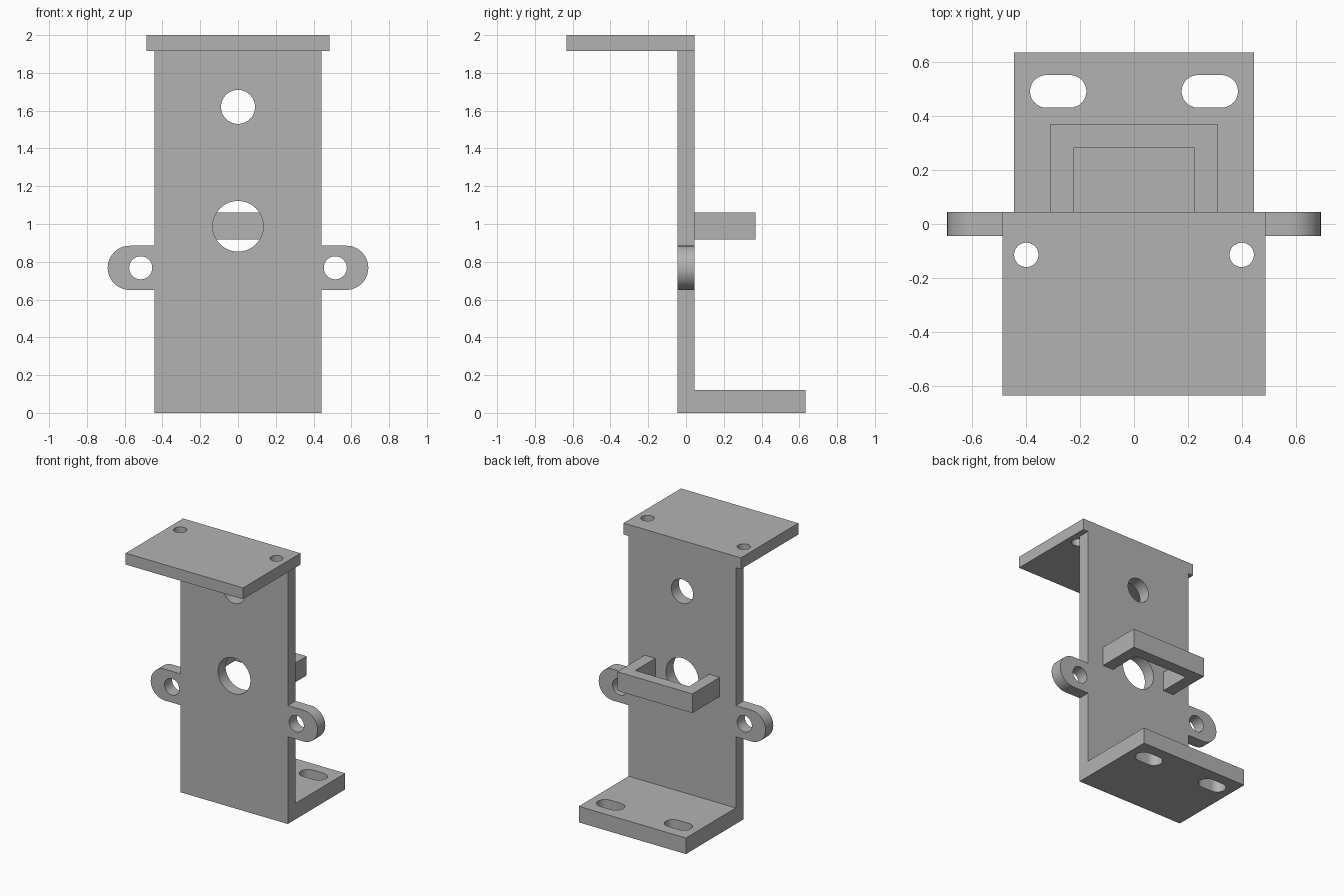
import bpy, bmesh, math
from mathutils import Matrix, Vector

cube = bpy.data.objects.get("Cube")
if cube:
    bpy.data.objects.remove(cube)

grey = bpy.data.materials.new("plain_grey")
grey.use_nodes = True
colour = (0.45, 0.45, 0.45, 1)
grey.diffuse_color = colour
grey.node_tree.nodes["Principled BSDF"].inputs["Base Color"].default_value = colour

T = 0.045       # half thickness of the upright
W = 0.443       # half width of the upright
DEPTH = 0.633   # reach of the foot and the top plate

# Matrices that carry a flat outline (u, v) and its extrusion axis into place
FLAT = Matrix.Identity(4)                                             # u=x, v=y, extrude z
UPRIGHT = Matrix(((1, 0, 0, 0), (0, 0, -1, 0), (0, 1, 0, 0), (0, 0, 0, 1)))  # u=x, v=z, extrude -y
SIDEWAYS = Matrix(((0, 0, 1, 0), (1, 0, 0, 0), (0, 1, 0, 0), (0, 0, 0, 1)))  # u=y, v=z, extrude x


def prism(name, outline, low, high, frame):
    """Extrude a counter-clockwise outline from low to high."""
    bm = bmesh.new()
    face = bm.faces.new([bm.verts.new((u, v, low)) for u, v in outline])
    grown = bmesh.ops.extrude_face_region(bm, geom=[face])["geom"]
    top = [g for g in grown if isinstance(g, bmesh.types.BMVert)]
    bmesh.ops.translate(bm, verts=top, vec=(0, 0, high - low))
    bm.transform(frame)
    bmesh.ops.recalc_face_normals(bm, faces=bm.faces)
    mesh = bpy.data.meshes.new(name)
    bm.to_mesh(mesh)
    bm.free()
    mesh.materials.append(grey)
    obj = bpy.data.objects.new(name, mesh)
    bpy.context.collection.objects.link(obj)
    return obj


def stadium(u, v, radius, half=0.0, steps=24):
    """Slot outline; a circle when half is zero."""
    points = []
    for side in (1, -1):
        for i in range(steps + (1 if half else 0)):
            a = math.pi * (i / steps - 0.5) + (0 if side > 0 else math.pi)
            points.append((u + side * half + radius * math.cos(a), v + radius * math.sin(a)))
    return points


def box(u0, u1, v0, v1):
    return [(u0, v0), (u1, v0), (u1, v1), (u0, v1)]


def combine(target, tool, operation):
    """Apply a boolean and discard the tool."""
    tool.hide_render = True
    mod = target.modifiers.new(operation.lower(), "BOOLEAN")
    mod.operation, mod.solver, mod.object = operation, "EXACT", tool
    bpy.context.view_layer.objects.active = target
    bpy.ops.object.modifier_apply(modifier=mod.name)
    bpy.data.objects.remove(tool)


# Upright and foot share one L-shaped side profile
body = prism("upright_and_foot",
             [(-T, 0), (DEPTH, 0), (DEPTH, 0.12), (T, 0.12), (T, 1.915), (-T, 1.915)],
             -W, W, SIDEWAYS)

# Rounded side ears, foot slots and ear holes, mirrored left and right
for side in (1, -1):
    ear = prism("ear", stadium(side * 0.443, 0.768, 0.117, 0.13), -T, T, UPRIGHT)
    combine(body, ear, "UNION")
    hole = prism("ear_hole", stadium(side * 0.515, 0.768, 0.061), -0.1, 0.1, UPRIGHT)
    combine(body, hole, "DIFFERENCE")
    slot = prism("foot_slot", stadium(side * 0.28, 0.49, 0.06, 0.044), -0.1, 0.3, FLAT)
    combine(body, slot, "DIFFERENCE")

# Small upper and large middle holes through the upright
for height, radius in ((1.62, 0.09), (0.988, 0.134)):
    hole = prism("upright_hole", stadium(0, height, radius), -0.1, 0.1, UPRIGHT)
    combine(body, hole, "DIFFERENCE")

# Top plate with two screw holes
top_plate = prism("top_plate", box(-0.485, 0.485, -DEPTH, T), 1.915, 2.0, FLAT)
for side in (1, -1):
    hole = prism("screw_hole", stadium(side * 0.398, -0.114, 0.045), 1.8, 2.1, FLAT)
    combine(top_plate, hole, "DIFFERENCE")

# U-shaped loop on the back
loop = prism("back_loop",
             [(-0.31, T), (-0.222, T), (-0.222, 0.282), (0.222, 0.282),
              (0.222, T), (0.31, T), (0.31, 0.368), (-0.31, 0.368)],
             0.917, 1.06, FLAT)

# Smooth the round walls, keep the edges crisp
for obj in (body, top_plate, loop):
    bpy.ops.object.select_all(action="DESELECT")
    obj.select_set(True)
    bpy.context.view_layer.objects.active = obj
    bpy.ops.object.shade_smooth_by_angle(angle=math.radians(30))
